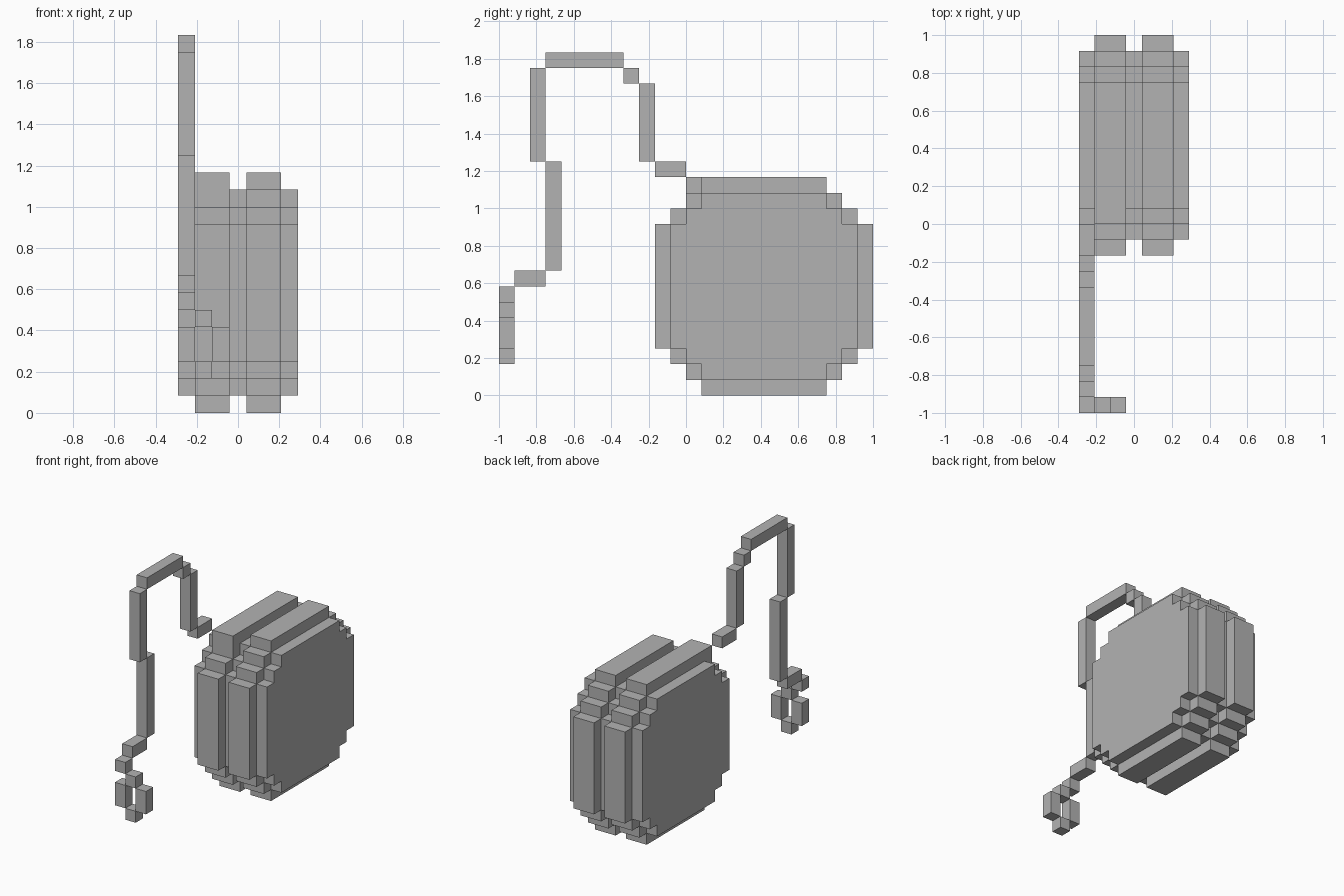
import bpy
import bmesh
from mathutils import Vector

U = 1 / 12  # size of one block

if "Cube" in bpy.data.objects:
    bpy.data.objects.remove(bpy.data.objects["Cube"])

grey = bpy.data.materials.new("plain grey")
grey.use_nodes = True
colour = (0.45, 0.45, 0.45, 1)
grey.diffuse_color = colour
grey.node_tree.nodes["Principled BSDF"].inputs["Base Color"].default_value = colour


def extrude_profile(name, outline, x0, x1):
    """Extrude a y-z outline, given in blocks, from x0 to x1."""
    bm = bmesh.new()
    face = bm.faces.new([bm.verts.new((x0 * U, y * U, z * U)) for y, z in outline])
    moved = bmesh.ops.extrude_face_region(bm, geom=[face], use_keep_orig=True)["geom"]
    verts = [g for g in moved if isinstance(g, bmesh.types.BMVert)]
    bmesh.ops.translate(bm, vec=Vector(((x1 - x0) * U, 0, 0)), verts=verts)
    bmesh.ops.recalc_face_normals(bm, faces=bm.faces)
    mesh = bpy.data.meshes.new(name)
    bm.to_mesh(mesh)
    bm.free()
    mesh.materials.append(grey)
    obj = bpy.data.objects.new(name, mesh)
    bpy.context.collection.objects.link(obj)
    return obj


def block(name, y0, y1, z0, z1, x0=-3.5, x1=-2.5):
    return extrude_profile(name, [(y0, z0), (y1, z0), (y1, z1), (y0, z1)], x0, x1)


def stepped_round(radius):
    """Blocky circle outline: one stepped corner turned four times."""
    corner = [(radius, 4)]
    for i in range(radius - 4):
        corner += [(radius - 1 - i, 4 + i), (radius - 1 - i, 5 + i)]
    points = []
    for turn in range(4):
        points += corner
        corner = [(-z, y) for y, z in corner]
    return [(y + 5, z + 7) for y, z in points]


# Body: alternating small and large discs
for name, radius, x0, x1 in (
    ("right_cap", 6, -3.5, -2.5),
    ("right_disc", 7, -2.5, -0.5),
    ("axle_core", 6, -0.5, 0.5),
    ("left_disc", 7, 0.5, 2.5),
    ("left_cap", 6, 2.5, 3.5),
):
    extrude_profile(name, stepped_round(radius), x0, x1)

# Raised corner where the string leaves the disc
block("string_anchor", 0, 1, 13, 14, -2.5, -0.5)

# String, from the body to the loop
for name, *box in (
    ("string_start", -2, 0, 14, 15),
    ("string_rise", -3, -2, 15, 20),
    ("string_step", -4, -3, 20, 21),
    ("string_top", -9, -4, 21, 22),
    ("string_upper_drop", -10, -9, 15, 21),
    ("string_lower_drop", -9, -8, 8, 15),
    ("string_forward_bend", -11, -8.999, 7, 8),
    ("string_knot", -12, -11, 6, 7),
):
    block(name, *box)

# Finger loop at the string's end
for name, z0, z1, x0 in (
    ("loop_top", 5, 6, -2.5),
    ("loop_right", 3, 5, -3.5),
    ("loop_left", 3, 5, -1.5),
    ("loop_bottom", 2, 3, -2.5),
):
    block(name, -12, -11, z0, z1, x0, x0 + 1)
